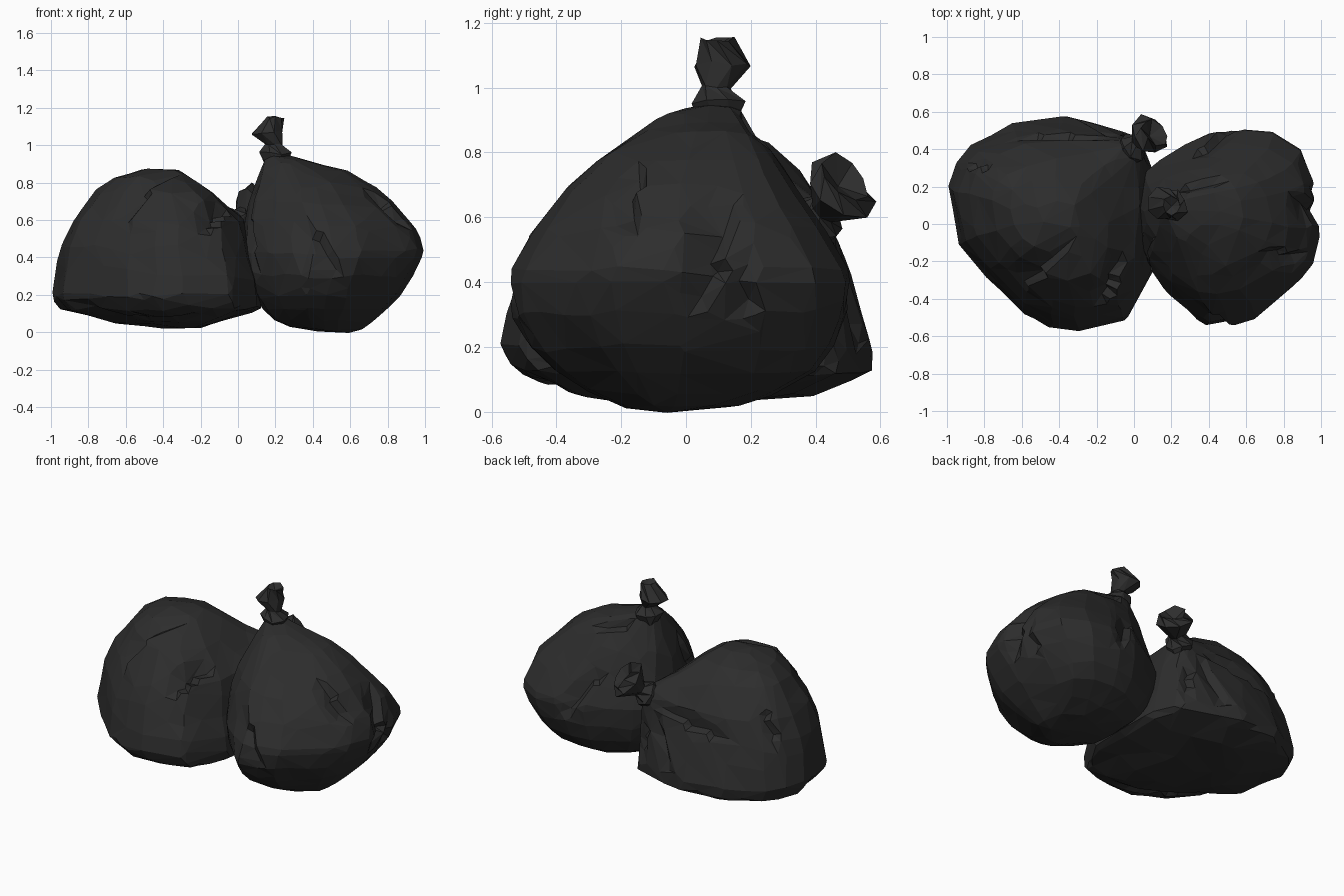
import bpy, bmesh, math, random
from mathutils import Vector, noise
from mathutils.bvhtree import BVHTree

random.seed(4)
cube = bpy.data.objects.get("Cube")
if cube:
    bpy.data.objects.remove(cube, do_unlink=True)

mat = bpy.data.materials.new("black_plastic")
mat.use_nodes = True
colour = (0.026, 0.026, 0.026, 1)
mat.diffuse_color = colour
bsdf = mat.node_tree.nodes["Principled BSDF"]
bsdf.inputs["Base Color"].default_value = colour
bsdf.inputs["Roughness"].default_value = 0.6


def finish(bm, name):
    bmesh.ops.recalc_face_normals(bm, faces=bm.faces)
    mesh = bpy.data.meshes.new(name)
    bm.to_mesh(mesh)
    bm.free()
    mesh.materials.append(mat)
    obj = bpy.data.objects.new(name, mesh)
    bpy.context.collection.objects.link(obj)
    return obj


def taut_shell(outline, levels, neck):
    """Outline fitted into a box at each level, stretched towards the neck."""
    xs, ys = zip(*outline)
    bm = bmesh.new()
    for z, x0, x1, y0, y1 in levels:
        for x, y in outline:
            u = (x - min(xs)) / (max(xs) - min(xs))
            v = (y - min(ys)) / (max(ys) - min(ys))
            bm.verts.new((x0 + u * (x1 - x0), y0 + v * (y1 - y0), z))
    for i in range(6):
        a = i * math.tau / 6
        bm.verts.new(Vector(neck) + Vector((math.cos(a), math.sin(a), 0)) * 0.05)
    res = bmesh.ops.convex_hull(bm, input=bm.verts)
    bmesh.ops.delete(bm, geom=[g for g in res["geom_interior"]
                               if isinstance(g, bmesh.types.BMVert)], context="VERTS")
    tree = BVHTree.FromBMesh(bm)
    bm.free()
    return tree


def bag(name, outline, levels, neck, centre, folds):
    tree = taut_shell(outline, levels, neck)
    centre = Vector(centre)
    bm = bmesh.new()
    bmesh.ops.create_icosphere(bm, subdivisions=5, radius=1)
    for v in bm.verts:
        hit, normal, _, _ = tree.ray_cast(centre, v.co.normalized())
        v.co = hit + normal * 0.012 * noise.noise(hit * 5)
    bm.normal_update()
    # Sharp one-sided creases: a steep lip and a shallow slope
    for a, b, width, depth in folds:
        a, b = (tree.find_nearest(Vector(p))[0] for p in (a, b))
        along = b - a
        for v in bm.verts:
            t = (v.co - a).dot(along) / along.length_squared
            if not 0 < t < 1:
                continue
            off = v.co - (a + along * t)
            side = off.dot(along.normalized().cross(v.normal))
            if off.length < 0.2 and 0 < side < width:
                v.co -= v.normal * depth * math.sin(math.pi * t) * (1 - side / width)
    obj = finish(bm, name)
    mod = obj.modifiers.new("facets", "DECIMATE")
    mod.ratio = 0.12
    return obj


def knot(name, axis, rings, sides=8):
    """Gathered collar, pinch and flared crumpled end."""
    turn = Vector(axis).to_track_quat("Z", "Y")
    bm = bmesh.new()
    loops = []
    for k, (x, y, z, r) in enumerate(rings):
        loop = []
        for i in range(sides):
            a = (i + 0.5 * (k % 2)) * math.tau / sides
            d = Vector((math.cos(a), math.sin(a), random.uniform(-0.15, 0.15)))
            pleat = random.uniform(0.82, 1.1)
            loop.append(bm.verts.new(Vector((x, y, z)) + turn @ (d * r * pleat)))
        loops.append(loop)
    for low, high in zip(loops, loops[1:]):
        for i in range(sides):
            j = (i + 1) % sides
            bm.faces.new((low[i], low[j], high[i]))
            bm.faces.new((low[j], high[j], high[i]))
    bm.faces.new(loops[0])
    # Hollow mouth
    x, y, z, r = rings[-1]
    tip = bm.verts.new(Vector((x, y, z)) - turn @ Vector((0, 0, r * 0.5)))
    for i in range(sides):
        bm.faces.new((loops[-1][i], loops[-1][(i + 1) % sides], tip))
    return finish(bm, name)


# Tall bag on the left
bag("tall_bag",
    [(.02, .1), (.05, .27), (.14, .35), (.4, .49), (.55, .51), (.75, .49), (.9, .4),
     (.96, .25), (1, -.03), (.96, -.22), (.9, -.3), (.65, -.51), (.5, -.55),
     (.38, -.55), (.18, -.37), (.05, -.2)],
    [(0, .5, .6, -.08, 0), (.02, .28, .66, -.2, .15), (.06, .19, .72, -.31, .28),
     (.12, .13, .8, -.4, .4), (.2, .08, .87, -.48, .46), (.3, .04, .94, -.54, .5),
     (.42, .02, 1, -.55, .51), (.57, .04, .95, -.46, .42), (.7, .06, .83, -.36, .33),
     (.78, .09, .74, -.27, .28), (.86, .13, .58, -.15, .22), (.91, .15, .42, -.07, .19)],
    (.2, .1, .95), (.45, 0, .4),
    [((.36, -.4, .62), (.58, -.55, .22), .1, .05),
     ((.08, -.05, .8), (.09, -.3, .3), .1, .05),
     ((.7, -.15, .8), (.9, -.15, .52), .1, .06),
     ((.85, .2, .68), (1, .05, .22), .13, .07),
     ((.95, .2, .5), (.9, .2, .25), .1, .04),
     ((.22, .17, .9), (.5, .24, .78), .07, .04),
     ((.3, .35, .65), (.55, .5, .3), .1, .05)])
knot("tall_bag_knot", (0, 0, 1),
     [(.2, .1, .89, .06), (.2, .1, .955, .09), (.195, .095, 1, .047),
      (.16, .11, 1.07, .094), (.2, .095, 1.15, .05)])

# Wide slumped bag on the right
bag("wide_bag",
    [(-1, .2), (-.95, .34), (-.87, .44), (-.66, .54), (-.4, .58), (-.15, .52), (0, .46),
     (.08, .25), (.1, 0), (.08, -.25), (-.05, -.5), (-.14, -.53), (-.3, -.57),
     (-.45, -.55), (-.6, -.47), (-.8, -.28), (-.94, -.1)],
    [(.025, -.4, -.2, -.15, .15), (.05, -.66, -.12, -.35, .4), (.12, -.95, .13, -.52, .57),
     (.19, -1, .12, -.58, .575), (.3, -.97, .1, -.56, .54), (.45, -.95, .05, -.5, .5),
     (.6, -.89, .02, -.42, .45), (.75, -.77, -.14, -.3, .34),
     (.83, -.67, -.25, -.16, .25), (.87, -.52, -.31, -.02, .12)],
    (-.02, .4, .61), (-.43, 0, .38),
    [((-.3, -.06, .86), (-.65, -.4, .58), .12, .05),
     ((-.03, -.15, .66), (-.2, -.42, .5), .12, .07),
     ((-.72, .5, .45), (-.05, .46, .55), .08, .04),
     ((-.95, -.2, .16), (0, -.5, .16), .07, .03),
     ((-.1, .45, .55), (-.3, .57, .18), .09, .05),
     ((-.05, .42, .5), (-.02, .5, .15), .08, .04),
     ((-.75, .3, .7), (-.92, .3, .42), .1, .04)])
knot("wide_bag_knot", (.14, .11, .13),
     [(-.04, .37, .55, .07), (0, .41, .6, .095), (.03, .43, .63, .05),
      (.08, .475, .68, .12), (.11, .49, .72, .085)])
